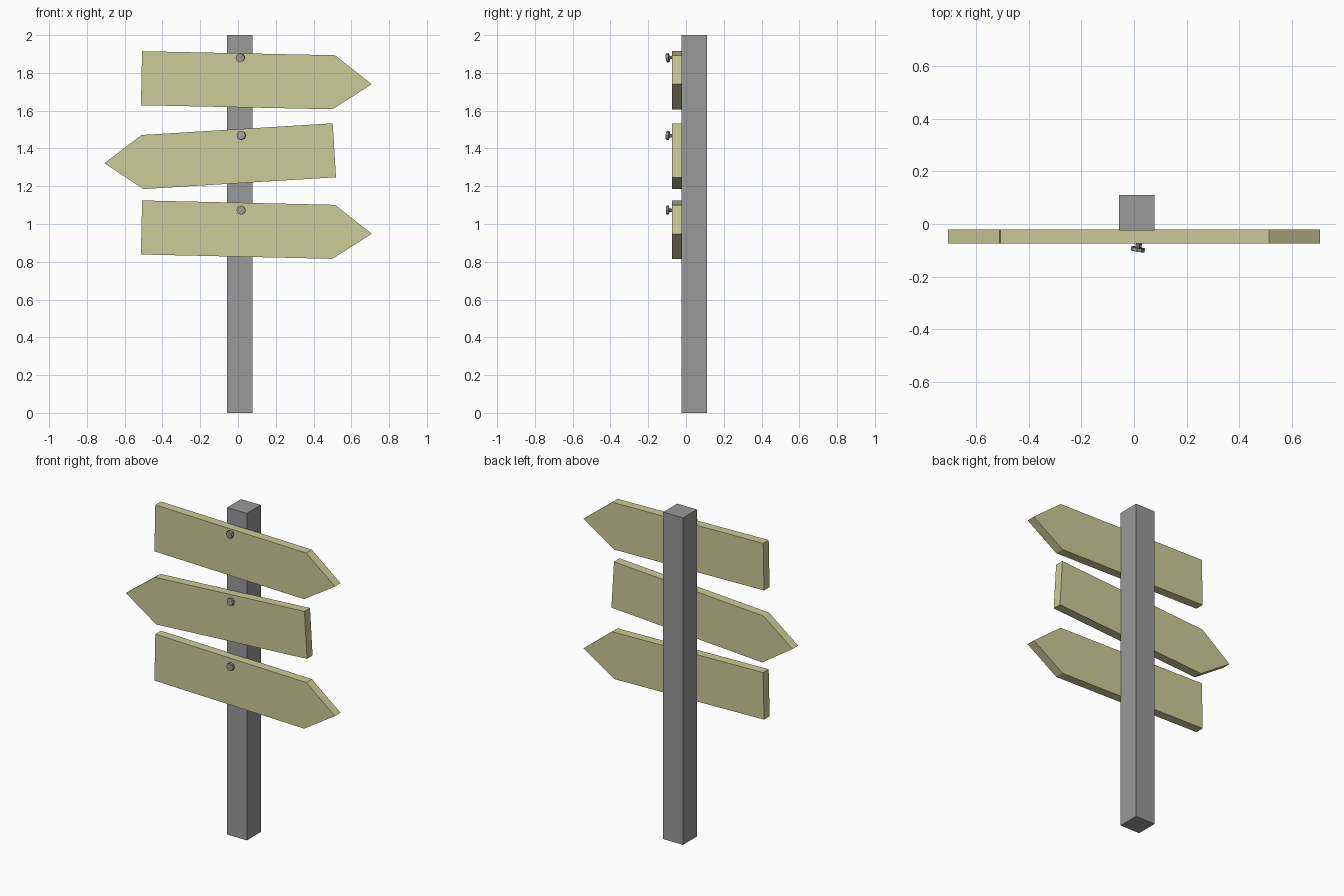
import bpy, bmesh
from math import radians
from mathutils import Matrix, Vector

cube = bpy.data.objects.get("Cube")
if cube:
    bpy.data.objects.remove(cube, do_unlink=True)


def material(name, color):
    mat = bpy.data.materials.new(name)
    mat.use_nodes = True
    mat.diffuse_color = (*color, 1)
    mat.node_tree.nodes["Principled BSDF"].inputs["Base Color"].default_value = (*color, 1)
    return mat


wood = material("pale_wood", (0.604, 0.604, 0.319))
grey = material("grey", (0.319, 0.319, 0.319))


def finish(bm, name, mat):
    bmesh.ops.recalc_face_normals(bm, faces=bm.faces[:])
    mesh = bpy.data.meshes.new(name)
    bm.to_mesh(mesh)
    bm.free()
    mesh.materials.append(mat)
    obj = bpy.data.objects.new(name, mesh)
    bpy.context.collection.objects.link(obj)
    return obj


# Square post
bm = bmesh.new()
bmesh.ops.create_cube(bm, size=1)
bmesh.ops.scale(bm, vec=(0.134, 0.134, 2), verts=bm.verts)
bmesh.ops.translate(bm, vec=(0.01, 0.043, 1), verts=bm.verts)
finish(bm, "post", grey)

# Arrow board outline in its own frame, pointing to +x
OUTLINE = [(-0.511, -0.143), (0.503, -0.143), (0.708, -0.006), (0.511, 0.143), (-0.511, 0.143)]
FRONT, BACK = -0.074, -0.02


def arrow_board(name, height, angle):
    bm = bmesh.new()
    face = bm.faces.new([bm.verts.new((x, FRONT, z)) for x, z in OUTLINE])
    side = bmesh.ops.extrude_face_region(bm, geom=[face])
    moved = [v for v in side["geom"] if isinstance(v, bmesh.types.BMVert)]
    bmesh.ops.translate(bm, vec=(0, BACK - FRONT, 0), verts=moved)
    board = finish(bm, name, wood)
    board.location.z = height
    board.rotation_euler.y = radians(angle)


def bolt(name, x, z, pitch, yaw):
    # Thin shank and wide head, stacked along -y from the board face
    bm = bmesh.new()
    for radius, start, end in ((0.009, 0.02, -0.018), (0.024, -0.016, -0.03)):
        place = Matrix.Translation((0, (start + end) / 2, 0)) @ Matrix.Rotation(radians(90), 4, "X")
        bmesh.ops.create_cone(bm, cap_ends=True, segments=8, radius1=radius, radius2=radius,
                              depth=start - end, matrix=place)
    obj = finish(bm, name, grey)
    obj.location = Vector((x, FRONT, z))
    obj.rotation_euler = (radians(pitch), 0, radians(yaw))


# Boards and their slightly crooked bolts
arrow_board("top_board", 1.761, 1.2)
arrow_board("middle_board", 1.359, 180 - 3.5)
arrow_board("bottom_board", 0.97, 1.3)
bolt("top_bolt", 0.016, 1.882, 5, -10)
bolt("middle_bolt", 0.022, 1.467, -6, -12)
bolt("bottom_bolt", 0.018, 1.073, 0, -4)
